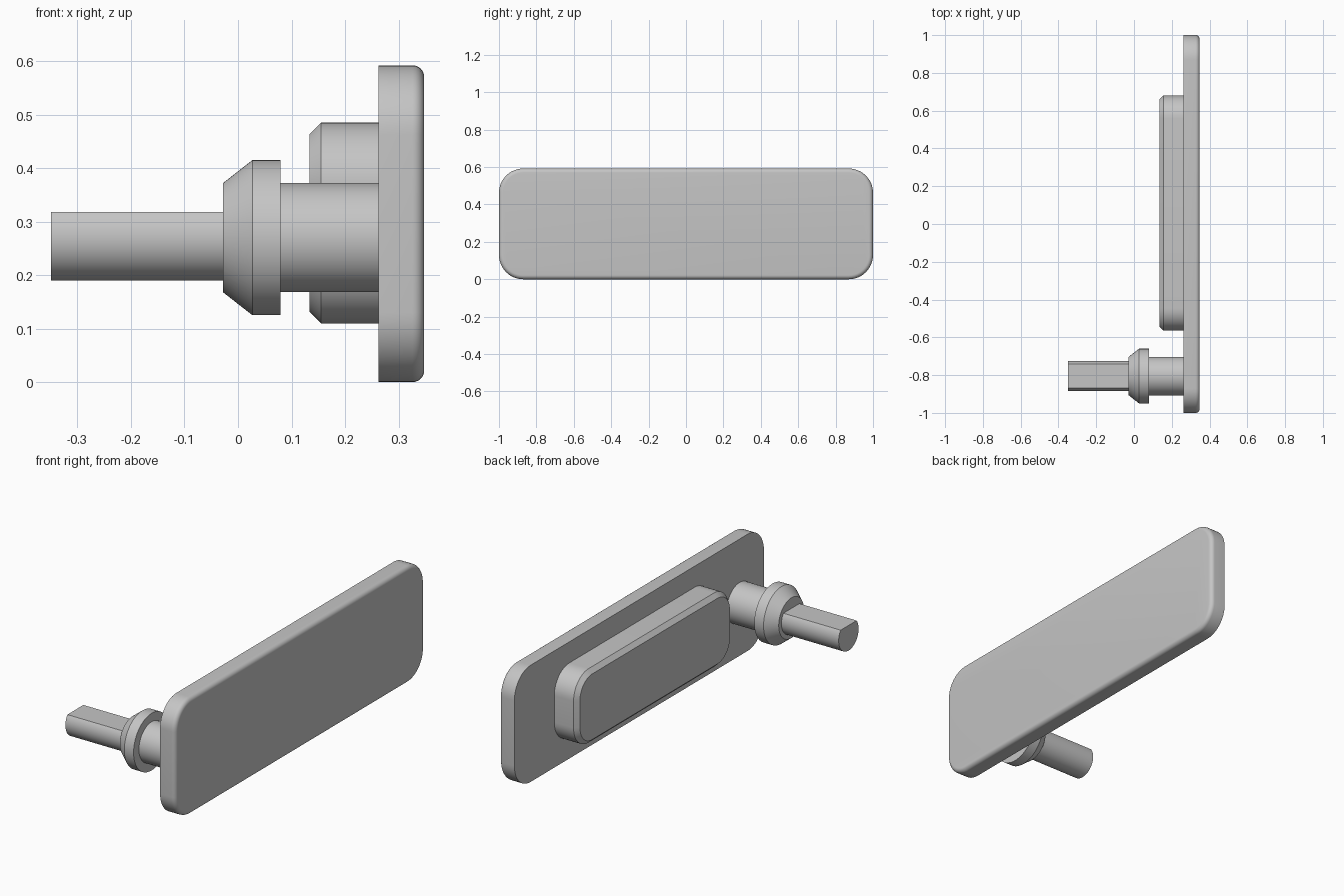
import bpy, bmesh
from math import pi, sin, cos, asin, radians

if "Cube" in bpy.data.objects:
    bpy.data.objects.remove(bpy.data.objects["Cube"], do_unlink=True)

grey = bpy.data.materials.new("plain grey")
grey.use_nodes = True
colour = (0.56, 0.56, 0.56, 1)
grey.diffuse_color = colour
grey.node_tree.nodes["Principled BSDF"].inputs["Base Color"].default_value = colour


def rounded_rect(y0, y1, z0, z1, r, inset=0, steps=12):
    """Outline in the YZ plane, moved inwards by inset."""
    points = []
    corners = [(y1 - r, z1 - r), (y0 + r, z1 - r), (y0 + r, z0 + r), (y1 - r, z0 + r)]
    for k, (cy, cz) in enumerate(corners):
        for i in range(steps + 1):
            a = (k + i / steps) * pi / 2
            points.append((cy + (r - inset) * cos(a), cz + (r - inset) * sin(a)))
    return points


def arc(cy, cz, r, start, end, steps, closed):
    count = steps if closed else steps + 1
    angles = [start + (end - start) * i / steps for i in range(count)]
    return [(cy + r * cos(a), cz + r * sin(a)) for a in angles]


def loft(name, sections):
    """Skin outlines placed along X and cap both ends."""
    bm = bmesh.new()
    rings = [[bm.verts.new((x, y, z)) for y, z in outline] for x, outline in sections]
    n = len(rings[0])
    for a, b in zip(rings, rings[1:]):
        for i in range(n):
            j = (i + 1) % n
            bm.faces.new((a[i], a[j], b[j], b[i]))
    bm.faces.new(rings[0])
    bm.faces.new(rings[-1])
    bmesh.ops.recalc_face_normals(bm, faces=bm.faces)
    mesh = bpy.data.meshes.new(name)
    bm.to_mesh(mesh)
    bm.free()
    mesh.materials.append(grey)
    obj = bpy.data.objects.new(name, mesh)
    bpy.context.collection.objects.link(obj)
    bpy.ops.object.select_all(action='DESELECT')
    obj.select_set(True)
    bpy.context.view_layer.objects.active = obj
    bpy.ops.object.shade_smooth_by_angle(angle=radians(30))
    return obj


# Face plate with a rounded outer edge
plate = (-1, 1, 0, 0.592, 0.13)
plate_back, plate_front, fillet = 0.263, 0.348, 0.022
sections = [(plate_back, rounded_rect(*plate))]
for i in range(7):
    a = i / 6 * pi / 2
    sections.append((plate_front - fillet * (1 - sin(a)),
                     rounded_rect(*plate, inset=fillet * (1 - cos(a)))))
loft("face_plate", sections)

# Raised pad with a chamfered rim
pad = (-0.565, 0.68, 0.11, 0.485, 0.12)
loft("raised_pad", [(0.134, rounded_rect(*pad, inset=0.021)),
                    (0.155, rounded_rect(*pad)),
                    (plate_back, rounded_rect(*pad))])

# Round neck and coned collar
axis_y, axis_z = -0.805, 0.27
profile = [(-0.028, 0.102), (0.027, 0.145), (0.079, 0.145), (0.079, 0.102), (plate_back, 0.102)]
loft("collar_and_neck", [(x, arc(axis_y, axis_z, r, 0, 2 * pi, 64, True)) for x, r in profile])

# Shaft with a flat along its top
shaft_r = 0.08
flat = asin(0.048 / shaft_r)
d_outline = arc(axis_y, axis_z, shaft_r, pi - flat, 2 * pi + flat, 48, False)
loft("flatted_shaft", [(-0.349, d_outline), (-0.028, d_outline)])
